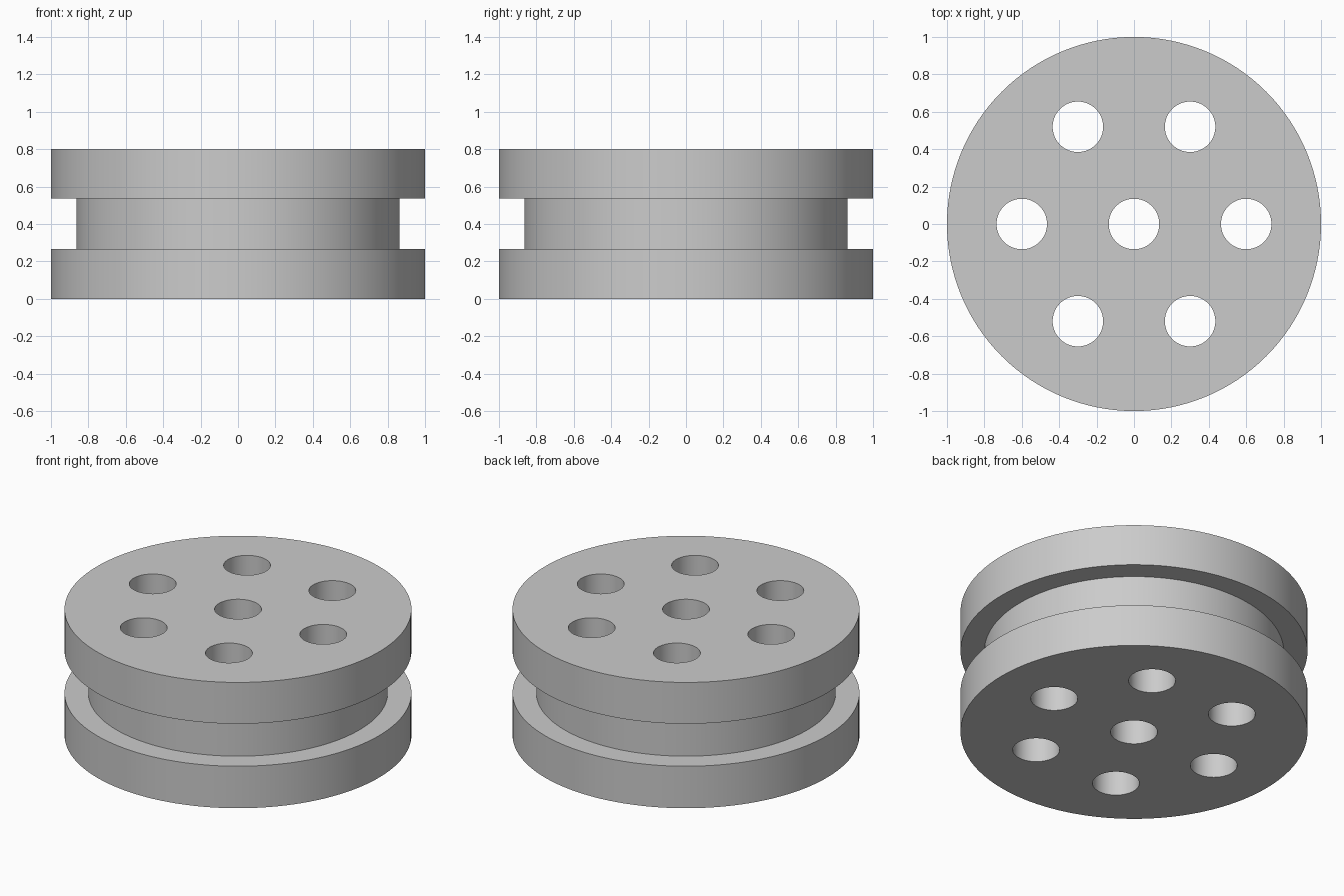
import bpy
import bmesh
from math import cos, sin, pi, radians
from mathutils import Matrix

default_cube = bpy.data.objects.get("Cube")
if default_cube:
    bpy.data.objects.remove(default_cube, do_unlink=True)

RIM, GROOVE, HEIGHT = 1.0, 0.863, 0.8
GROOVE_BOTTOM, GROOVE_TOP = 0.267, 0.537
HOLE_RADIUS, HOLE_CIRCLE, HOLE_COUNT = 0.135, 0.6, 6

grey = bpy.data.materials.new("plain grey")
grey.use_nodes = True
colour = (0.6, 0.6, 0.6, 1)
grey.diffuse_color = colour
grey.node_tree.nodes["Principled BSDF"].inputs["Base Color"].default_value = colour


def make_object(name, bm):
    mesh = bpy.data.meshes.new(name)
    bm.to_mesh(mesh)
    bm.free()
    mesh.materials.append(grey)
    obj = bpy.data.objects.new(name, mesh)
    bpy.context.collection.objects.link(obj)
    return obj


# Grooved wheel: half profile spun around the vertical axis
profile = [(0, 0), (RIM, 0), (RIM, GROOVE_BOTTOM), (GROOVE, GROOVE_BOTTOM),
           (GROOVE, GROOVE_TOP), (RIM, GROOVE_TOP), (RIM, HEIGHT), (0, HEIGHT)]
bm = bmesh.new()
verts = [bm.verts.new((r, 0, z)) for r, z in profile]
edges = [bm.edges.new(pair) for pair in zip(verts, verts[1:])]
bmesh.ops.spin(bm, geom=verts + edges, cent=(0, 0, 0), axis=(0, 0, 1),
               angle=2 * pi, steps=128, use_merge=True)
bmesh.ops.remove_doubles(bm, verts=bm.verts, dist=1e-4)
bmesh.ops.dissolve_limit(bm, angle_limit=radians(0.5), verts=bm.verts, edges=bm.edges)
bmesh.ops.recalc_face_normals(bm, faces=bm.faces)
wheel = make_object("grooved_wheel", bm)

# Through holes: one in the centre and a ring around it
angles = [2 * pi * i / HOLE_COUNT for i in range(HOLE_COUNT)]
centres = [(0, 0)] + [(HOLE_CIRCLE * cos(a), HOLE_CIRCLE * sin(a)) for a in angles]
bm = bmesh.new()
for x, y in centres:
    bmesh.ops.create_cone(bm, cap_ends=True, segments=64, radius1=HOLE_RADIUS,
                          radius2=HOLE_RADIUS, depth=HEIGHT * 2,
                          matrix=Matrix.Translation((x, y, HEIGHT / 2)))
cutter = make_object("hole_cutter", bm)
cutter.hide_render = True

cut = wheel.modifiers.new("holes", "BOOLEAN")
cut.operation = "DIFFERENCE"
cut.solver = "EXACT"
cut.object = cutter

bpy.ops.object.select_all(action="DESELECT")
wheel.select_set(True)
bpy.context.view_layer.objects.active = wheel
bpy.ops.object.modifier_apply(modifier=cut.name)
bpy.data.objects.remove(cutter, do_unlink=True)
bpy.ops.object.shade_smooth_by_angle(angle=radians(30))
